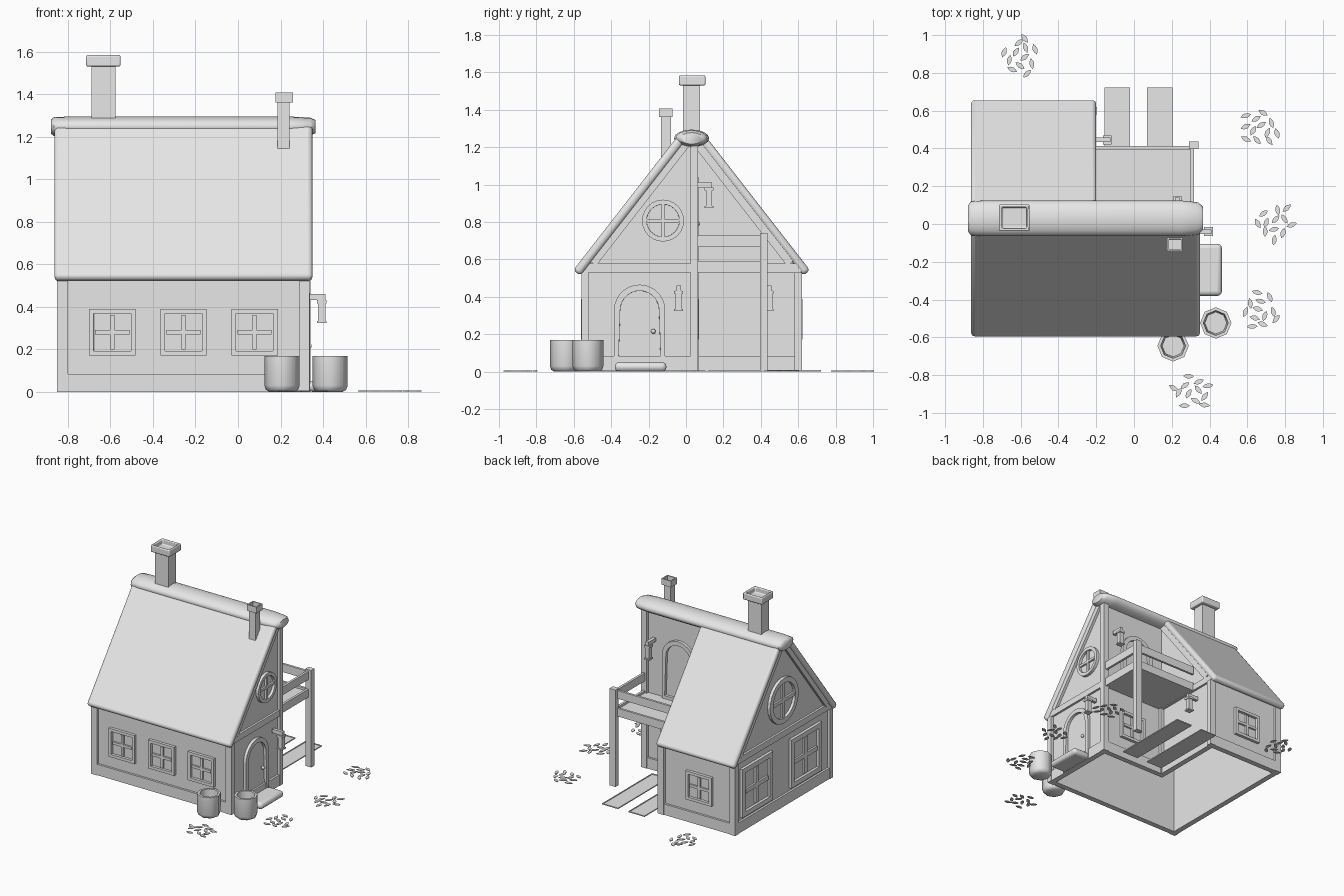
import bpy, bmesh, math, random
from mathutils import Matrix, Vector

cube = bpy.data.objects.get("Cube")
if cube:
    bpy.data.objects.remove(cube, do_unlink=True)

grey = bpy.data.materials.new("plain_grey")
grey.use_nodes = True
TONE = (0.8, 0.8, 0.8, 1)
grey.diffuse_color = TONE
for node in grey.node_tree.nodes:
    if node.type == 'BSDF_PRINCIPLED':
        node.inputs["Base Color"].default_value = TONE

# Main dimensions: ridge line, outer roof apex, slope and slab thickness
RIDGE, APEX, SLOPE, THICK = 0.03, 1.355, 1.285, 0.048
LEFT, RIGHT, SPLIT = -0.85, 0.336, -0.2
FRONT, BACK, SKIN, WALL = -0.56, 0.62, 0.02, 0.025
STRETCH = math.hypot(1, SLOPE)
UP = Vector((0, 0, 1))
NORMALS = {"+x": Vector((1, 0, 0)), "-x": Vector((-1, 0, 0)),
           "+y": Vector((0, 1, 0)), "-y": Vector((0, -1, 0))}


def finish(name, bm, bevel=0, smooth=False, matrix=None):
    if matrix:
        bm.transform(matrix)
    bmesh.ops.recalc_face_normals(bm, faces=bm.faces)
    mesh = bpy.data.meshes.new(name)
    bm.to_mesh(mesh)
    bm.free()
    mesh.materials.append(grey)
    obj = bpy.data.objects.new(name, mesh)
    bpy.context.collection.objects.link(obj)
    if bevel:
        mod = obj.modifiers.new("rounding", 'BEVEL')
        mod.width, mod.segments = bevel, 3
    if smooth:
        bpy.ops.object.select_all(action='DESELECT')
        obj.select_set(True)
        bpy.context.view_layer.objects.active = obj
        bpy.ops.object.shade_smooth_by_angle(angle=math.radians(50))


def extrude(bm, faces, vec):
    out = bmesh.ops.extrude_face_region(bm, geom=faces)["geom"]
    bmesh.ops.translate(bm, vec=vec, verts=[g for g in out if isinstance(g, bmesh.types.BMVert)])
    return next(g for g in out if isinstance(g, bmesh.types.BMFace))


def sink(bm, face, border, depth):
    """Flat border with a straight-sided recess inside it."""
    bm.normal_update()
    bmesh.ops.inset_region(bm, faces=[face], thickness=border)
    bmesh.ops.inset_region(bm, faces=[face], thickness=0.0005)
    bmesh.ops.translate(bm, verts=face.verts, vec=-UP * depth)


def box(name, xs, ys, zs, bevel=0, matrix=None, rim=0, depth=0.04):
    bm = bmesh.new()
    bmesh.ops.create_cube(bm, size=1)
    for v in bm.verts:
        v.co = [r[0] + (c + 0.5) * (r[1] - r[0]) for c, r in zip(v.co, (xs, ys, zs))]
    if rim:
        sink(bm, max(bm.faces, key=lambda f: f.calc_center_median().z), rim, depth)
    finish(name, bm, bevel, bevel > 0, matrix)


def facing(side, origin):
    """Local frame on a wall: u across, v up, third axis outward."""
    n = NORMALS[side]
    m = Matrix((UP.cross(n), UP, n)).transposed().to_4x4()
    m.translation = origin
    return m


def plate(name, points, frame, border):
    """Raised outline with a sunken panel."""
    bm = bmesh.new()
    low = bm.faces.new([bm.verts.new((u, v, -0.005)) for u, v in points])
    top = extrude(bm, [low], (0, 0, 0.027))
    sink(bm, top, border, 0.02)
    finish(name, bm, matrix=frame)


def cross_bars(name, frame, half, bar):
    box(name + "_upright", (-bar, bar), (-half, half), (0, 0.016), matrix=frame)
    box(name + "_crossbar", (-half, half), (-bar, bar), (0, 0.016), matrix=frame)


def window(name, side, origin, size):
    frame, h = facing(side, origin), size / 2
    plate(name, [(-h, -h), (h, -h), (h, h), (-h, h)], frame, size * 0.14)
    cross_bars(name, frame, h * 0.74, size * 0.045)


def round_window(name, side, origin, radius):
    frame = facing(side, origin)
    ring = [(radius * math.cos(i * math.pi / 12), radius * math.sin(i * math.pi / 12))
            for i in range(24)]
    plate(name, ring, frame, radius * 0.22)
    cross_bars(name, frame, radius * 0.78, radius * 0.08)


def arched_door(name, side, origin):
    frame, half, spring = facing(side, origin), 0.137, 0.328
    points = [(-half, 0), (half, 0)]
    points += [(half * math.cos(i * math.pi / 14), spring + half * math.sin(i * math.pi / 14))
               for i in range(15)]
    plate(name, points, frame, 0.033)
    bm = bmesh.new()
    bmesh.ops.create_uvsphere(bm, u_segments=10, v_segments=6, radius=0.013)
    finish(name + "_knob", bm, smooth=True,
           matrix=frame @ Matrix.Translation((0.073, 0.215, 0.018)))


def lantern(name, side, origin):
    frame = facing(side, origin)
    box(name + "_bracket", (-0.012, 0.012), (0, 0.028), (-0.012, 0.075), matrix=frame)
    for part, half, low, high in (("body", 0.017, -0.1, 0.002), ("cap", 0.023, -0.016, 0),
                                  ("base", 0.023, -0.108, -0.098)):
        box(name + "_" + part, (-half, half), (low, high), (0.058 - half, 0.058 + half),
            matrix=frame)


def gable_wall(name, x0, x1, y0, y1):
    """Upright wall whose top follows the roof underside."""
    roof = lambda y: APEX - THICK * STRETCH - SLOPE * abs(y - RIDGE)
    ys = [y0, RIDGE, y1] if y0 < RIDGE < y1 else [y0, y1]
    bm = bmesh.new()
    outline = [(y0, 0), (y1, 0)] + [(y, roof(y)) for y in reversed(ys)]
    face = bm.faces.new([bm.verts.new((x0, y, z)) for y, z in outline])
    extrude(bm, [face], (x1 - x0, 0, 0))
    finish(name, bm)


def slope_piece(name, x0, x1, sign, start, end, top, thick, bevel=0):
    """Slab along the roof slope; start and end are distances from the ridge."""
    run = Vector((0, sign, -SLOPE)).normalized()
    normal = Vector((0, sign * SLOPE, 1)).normalized()
    m = Matrix((Vector((1, 0, 0)), run, normal)).transposed().to_4x4()
    m.translation = (0, RIDGE, APEX)
    box(name, (x0, x1), (start * STRETCH, end * STRETCH), (top - thick, top), bevel, m)


# Thin walls, open underneath
gable_wall("left_gable", LEFT + SKIN, LEFT + SKIN + WALL, FRONT + SKIN, BACK - SKIN)
gable_wall("right_gable", RIGHT - SKIN - WALL, RIGHT - SKIN, FRONT + SKIN, 0.045)
gable_wall("partition_wall", SPLIT - SKIN - WALL, SPLIT - SKIN, 0.03, BACK - SKIN)
box("front_wall", (LEFT + SKIN, RIGHT - SKIN), (FRONT + SKIN, FRONT + SKIN + WALL), (0, 0.55))
box("back_wall", (LEFT + SKIN, SPLIT - SKIN), (BACK - SKIN - WALL, BACK - SKIN), (0, 0.55))
box("inner_wall", (SPLIT - SKIN - WALL, RIGHT - SKIN), (0.02, 0.045), (0, 1.25))

# Roof slabs, gable trim and ridge roll
slope_piece("front_roof", -0.863, 0.35, -1, 0.065, 0.633, 0, THICK, 0.02)
slope_piece("rear_roof", -0.863, SPLIT, 1, 0.065, 0.633, 0, THICK, 0.02)
for name, x0, x1, sign in (("left_front", LEFT, LEFT + 0.04, -1), ("left_rear", LEFT, LEFT + 0.04, 1),
                           ("right_front", RIGHT - 0.04, RIGHT, -1),
                           ("right_rear", SPLIT - 0.045, SPLIT - 0.005, 1)):
    slope_piece(name + "_gable_trim", x0, x1, sign, 0.05, 0.575, -0.04, 0.042)

bm = bmesh.new()
rings = []
for x, s in ((-0.88, 0.7), (-0.865, 0.95), (-0.8, 1), (0.25, 1), (0.34, 0.9), (0.365, 0.65)):
    rings.append([bm.verts.new((x, RIDGE + 0.094 * s * math.cos(a * math.pi / 8),
                                1.247 + 0.047 * s * math.sin(a * math.pi / 8)))
                  for a in range(16)])
for a, b in zip(rings, rings[1:]):
    for i in range(16):
        j = (i + 1) % 16
        bm.faces.new((a[i], a[j], b[j], b[i]))
bm.faces.new(rings[0])
bm.faces.new(rings[-1])
finish("ridge_roll", bm, smooth=True)

# Timber posts
for name, x, y, top in (("front_left_post", LEFT, FRONT, 0.53), ("front_right_post", RIGHT - 0.05, FRONT, 0.53),
                        ("back_left_post", LEFT, BACK - 0.04, 0.53), ("back_inner_post", SPLIT - 0.045, BACK - 0.04, 0.53),
                        ("ridge_post", RIGHT - 0.05, 0.025, 1.23), ("inner_corner_post", SPLIT - 0.045, 0.03, 0.55),
                        ("deck_post", RIGHT - 0.045, 0.396, 0.74)):
    box(name, (x, x + 0.05), (y, y + 0.04), (0, top))

# Sill and tie beams
for name, z0, z1 in (("sill", 0, 0.083), ("tie", 0.53, 0.577)):
    box("left_" + name, (LEFT + 0.004, LEFT + 0.04), (FRONT + 0.005, BACK - 0.005), (z0, z1))
    box("right_" + name, (RIGHT - 0.04, RIGHT - 0.004), (FRONT + 0.005, 0.04), (z0, z1))
    box("partition_" + name, (SPLIT - 0.04, SPLIT - 0.004), (0.05, BACK - 0.005), (z0, z1))
box("front_sill", (LEFT + 0.02, RIGHT - 0.02), (FRONT + 0.004, FRONT + 0.035), (0, 0.083))
box("back_sill", (LEFT + 0.02, SPLIT - 0.02), (BACK - 0.035, BACK - 0.004), (0, 0.083))
box("inner_sill", (SPLIT - 0.02, RIGHT - 0.02), (0.03, 0.06), (0, 0.083))

# Windows and doors
for i, x in enumerate((-0.591, -0.256, 0.078)):
    window(f"front_window_{i + 1}", "-y", (x, FRONT + SKIN, 0.28), 0.218)
window("back_window", "+y", (-0.54, BACK - SKIN, 0.28), 0.218)
window("inner_window", "+y", (0.06, 0.045, 0.28), 0.218)
for i, y in enumerate((0.35, -0.24)):
    window(f"side_window_{i + 1}", "-x", (LEFT + SKIN, y, 0.29), 0.37)
round_window("large_round_window", "-x", (LEFT + SKIN, RIDGE, 0.81), 0.172)
round_window("small_round_window", "+x", (RIGHT - SKIN, -0.123, 0.807), 0.112)
arched_door("entrance_door", "+x", (RIGHT - SKIN, -0.248, 0))
arched_door("deck_door", "+y", (0.02, 0.045, 0.575))
box("door_step", (RIGHT - 0.01, 0.465), (-0.38, -0.105), (0, 0.05), 0.022)

# Raised deck with railing
box("deck_floor", (SPLIT - 0.01, 0.315), (0.04, 0.41), (0.535, 0.575))
for name, z0, z1 in (("lower", 0.53, 0.592), ("upper", 0.665, 0.727)):
    box(name + "_back_rail", (SPLIT - 0.01, 0.3), (0.395, 0.412), (z0, z1))
    box(name + "_side_rail", (0.3, 0.318), (0.05, 0.41), (z0, z1))

# Shallow framed boards on the ground below the deck
for i, x in enumerate((-0.155, 0.068)):
    box(f"ground_board_{i + 1}", (x, x + 0.135), (0.12, 0.722), (0, 0.008), rim=0.01, depth=0.004)

# Chimneys
box("large_chimney", (-0.69, -0.577), (-0.016, 0.075), (1.15, 1.54))
box("large_chimney_cap", (-0.714, -0.552), (-0.038, 0.104), (1.53, 1.583), 0.008, rim=0.022)
box("small_chimney", (0.186, 0.242), (-0.134, -0.08), (1.08, 1.37))
box("small_chimney_cap", (0.176, 0.258), (-0.144, -0.072), (1.36, 1.407), rim=0.012)

# Lanterns
lantern("entrance_lantern", "+x", (RIGHT, -0.04, 0.432))
lantern("yard_lantern", "+x", (SPLIT, 0.445, 0.432))
lantern("deck_lantern", "+y", (0.23, 0.065, 0.983))

# Open pots
PROFILE = ((0, 0), (0.06, 0), (0.076, 0.01), (0.083, 0.03), (0.083, 0.168),
           (0.066, 0.168), (0.058, 0.05), (0, 0.05))
for i, (x, y) in enumerate(((0.207, -0.645), (0.433, -0.524))):
    bm = bmesh.new()
    verts = [bm.verts.new((r, 0, z)) for r, z in PROFILE]
    edges = [bm.edges.new(pair) for pair in zip(verts, verts[1:])]
    bmesh.ops.spin(bm, geom=verts + edges, axis=UP, cent=(0, 0, 0), steps=8, angle=math.tau)
    bmesh.ops.remove_doubles(bm, verts=bm.verts, dist=0.0005)
    finish(f"pot_{i + 1}", bm, smooth=True, matrix=Matrix.Translation((x, y, 0)))

# Fallen leaf clusters
random.seed(4)
for i, (cx, cy) in enumerate(((-0.6, 0.885), (0.665, 0.505), (0.755, 0.005),
                              (0.675, -0.455), (0.305, -0.885))):
    bm = bmesh.new()
    for k in range(12):
        a = k * 2.4 + i + random.uniform(-0.2, 0.2)
        r = 0.1 * math.sqrt((k + 0.5) / 11.5)
        turn = Matrix.Rotation(random.uniform(0, math.tau), 3, 'Z')
        centre = Vector((cx + r * math.cos(a), cy + r * math.sin(a), 0.006))
        half = [(t, 0.013 * math.sin(math.pi * (t + 0.03) / 0.06)) for t in (-0.015, 0, 0.015)]
        shape = [(-0.029, 0)] + [(t, -w) for t, w in half] + [(0.029, 0)] + half[::-1]
        bm.faces.new([bm.verts.new(centre + turn @ Vector((u, v, 0))) for u, v in shape])
    extrude(bm, bm.faces[:], (0, 0, -0.005))
    finish(f"leaf_cluster_{i + 1}", bm)
